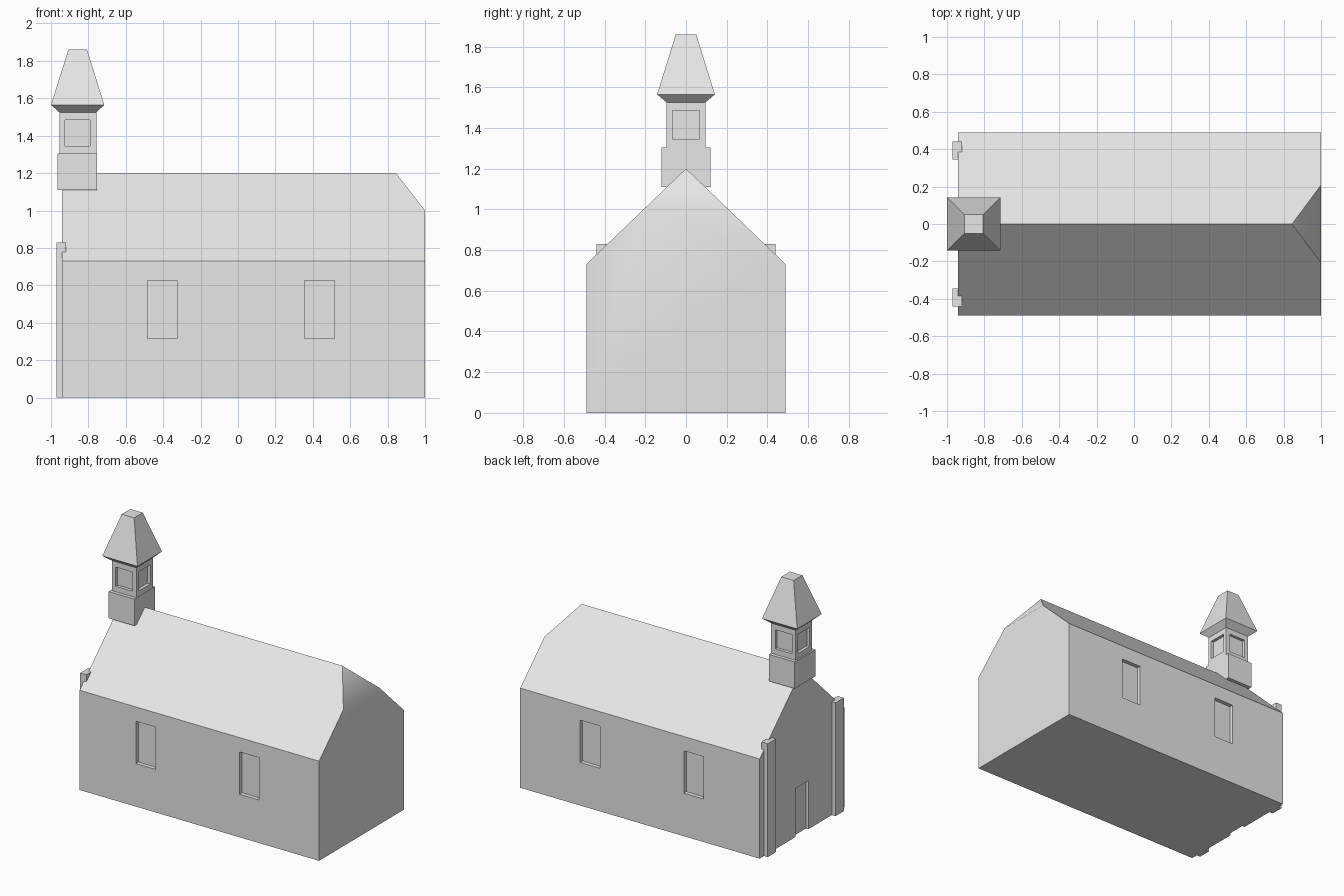
import bpy, bmesh, math

if "Cube" in bpy.data.objects:
    bpy.data.objects.remove(bpy.data.objects["Cube"])

stone = bpy.data.materials.new("light grey")
stone.diffuse_color = (0.8, 0.8, 0.8, 1)
stone.use_nodes = True
stone.node_tree.nodes["Principled BSDF"].inputs["Base Color"].default_value = stone.diffuse_color


def loft(name, rings):
    """Closed solid through rings that have the same number of points."""
    bm = bmesh.new()
    loops = [[bm.verts.new(p) for p in ring] for ring in rings]
    n = len(loops[0])
    bm.faces.new(loops[0])
    bm.faces.new(loops[-1])
    for a, b in zip(loops, loops[1:]):
        for i in range(n):
            j = (i + 1) % n
            bm.faces.new((a[i], a[j], b[j], b[i]))
    bmesh.ops.recalc_face_normals(bm, faces=bm.faces)
    mesh = bpy.data.meshes.new(name)
    bm.to_mesh(mesh)
    bm.free()
    mesh.materials.append(stone)
    ob = bpy.data.objects.new(name, mesh)
    bpy.context.collection.objects.link(ob)
    return ob


def rect(x0, x1, y0, y1, z):
    return [(x0, y0, z), (x1, y0, z), (x1, y1, z), (x0, y1, z)]


def box(name, x0, x1, y0, y1, z0, z1):
    return loft(name, [rect(x0, x1, y0, y1, z0), rect(x0, x1, y0, y1, z1)])


def activate(ob):
    bpy.ops.object.select_all(action='DESELECT')
    ob.select_set(True)
    bpy.context.view_layer.objects.active = ob


def carve(ob, *bounds):
    """Cut a box-shaped recess out of an object."""
    cutter = box("cutter", *bounds)
    cutter.hide_render = True
    mod = ob.modifiers.new("recess", 'BOOLEAN')
    mod.operation, mod.solver, mod.object = 'DIFFERENCE', 'EXACT', cutter
    activate(ob)
    bpy.ops.object.modifier_apply(modifier=mod.name)
    bpy.data.objects.remove(cutter)


# Nave: gabled prism along x
W, EAVE, RIDGE = 0.49, 0.73, 1.2
gable = [(-W, 0), (W, 0), (W, EAVE), (0, RIDGE), (-W, EAVE)]
nave = loft("nave", [[(x, y, z) for y, z in gable] for x in (-0.94, 1.0)])

# Half hip: slice the top of the +x gable and close the cut
bm = bmesh.new()
bm.from_mesh(nave.data)
bmesh.ops.bisect_plane(bm, geom=bm.verts[:] + bm.edges[:] + bm.faces[:],
                       plane_co=(1.0, 0, 1.0), plane_no=(0.2, 0, 0.155), clear_outer=True)
bmesh.ops.holes_fill(bm, edges=[e for e in bm.edges if e.is_boundary], sides=0)
bmesh.ops.recalc_face_normals(bm, faces=bm.faces)
bm.to_mesh(nave.data)
bm.free()

# Recessed windows in both long walls, and the doorway
for x in (-0.405, 0.435):
    for y0, y1 in ((-W - 0.05, -W + 0.03), (W - 0.03, W + 0.05)):
        carve(nave, x - 0.08, x + 0.08, y0, y1, 0.315, 0.625)
carve(nave, -1.0, -0.92, -0.075, 0.075, -0.05, 0.355)

# Soft shading between the half hip and the end wall
activate(nave)
bpy.ops.object.shade_smooth_by_angle(angle=math.radians(41))

# Buttresses on the entrance wall
for side, y in (("right", -0.3925), ("left", 0.3925)):
    box(side + "_buttress", -0.97, -0.92, y - 0.0475, y + 0.0475, 0, 0.83)

# Tower base astride the ridge
box("tower_base", -0.965, -0.755, -0.12, 0.12, 1.11, 1.305)

# Belfry with a recessed opening on each side
X0, X1, Y, CX, D = -0.955, -0.757, 0.095, -0.857, 0.022
belfry = box("belfry", X0, X1, -Y, Y, 1.305, 1.525)
z0, z1, h = 1.345, 1.485, 0.067
carve(belfry, CX - h, CX + h, -Y - 0.05, -Y + D, z0, z1)
carve(belfry, CX - h, CX + h, Y - D, Y + 0.05, z0, z1)
carve(belfry, X0 - 0.05, X0 + D, -h, h, z0, z1)
carve(belfry, X1 - D, X1 + 0.05, -h, h, z0, z1)

# Spire: flared eave, then tapering to a flat top
loft("spire", [rect(X0, X1, -Y, Y, 1.525),
               rect(-1.0, -0.715, -0.142, 0.142, 1.565),
               rect(-0.907, -0.807, -0.05, 0.05, 1.86)])
